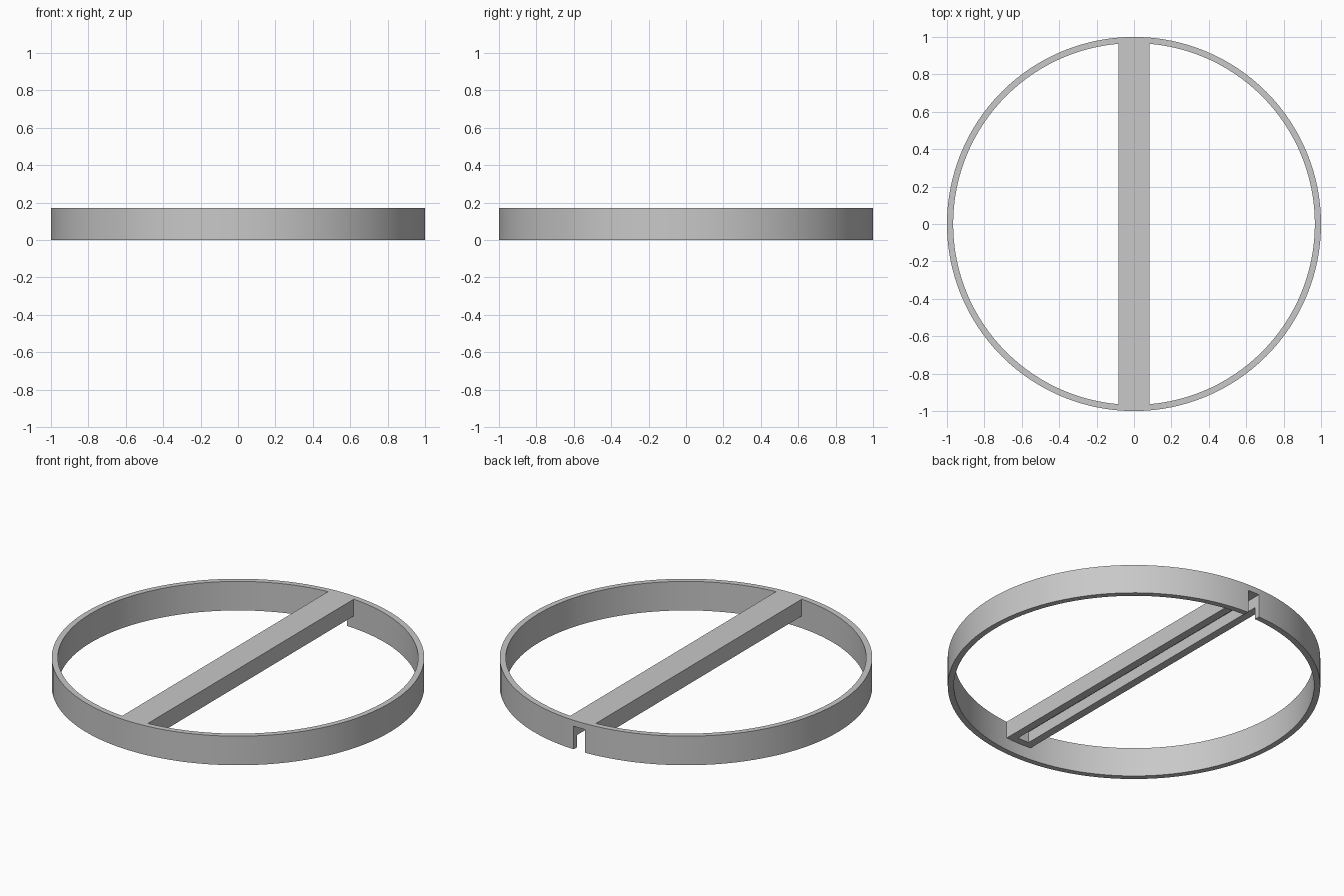
import bpy
import bmesh
from math import radians

start = bpy.data.objects.get("Cube")
if start:
    bpy.data.objects.remove(start, do_unlink=True)

HEIGHT = 0.172
BAR_HALF, BAR_BOTTOM = 0.084, 0.072
SLOT_HALF, SLOT_TOP, SLOT_END = 0.037, 0.137, -0.925

grey = bpy.data.materials.new("plain grey")
grey.use_nodes = True
colour = (0.58, 0.58, 0.58, 1)
grey.diffuse_color = colour
grey.node_tree.nodes["Principled BSDF"].inputs["Base Color"].default_value = colour


def finish(name, bm):
    mesh = bpy.data.meshes.new(name)
    bmesh.ops.recalc_face_normals(bm, faces=bm.faces)
    bm.to_mesh(mesh)
    bm.free()
    mesh.materials.append(grey)
    obj = bpy.data.objects.new(name, mesh)
    bpy.context.collection.objects.link(obj)
    return obj


def box(name, low, high):
    bm = bmesh.new()
    bmesh.ops.create_cube(bm, size=1)
    for v in bm.verts:
        v.co = [h if c > 0 else l for c, l, h in zip(v.co, low, high)]
    return finish(name, bm)


def lathe(name, profile, steps):
    bm = bmesh.new()
    verts = [bm.verts.new((r, 0, z)) for r, z in profile]
    edges = [bm.edges.new((verts[i - 1], verts[i])) for i in range(len(verts))]
    bmesh.ops.spin(bm, geom=verts + edges, cent=(0, 0, 0), axis=(0, 0, 1),
                   angle=radians(360), steps=steps, use_merge=True)
    bmesh.ops.remove_doubles(bm, verts=bm.verts, dist=1e-5)
    return finish(name, bm)


def combine(target, tool, operation):
    bpy.context.view_layer.objects.active = target
    mod = target.modifiers.new(operation.lower(), "BOOLEAN")
    mod.operation, mod.solver, mod.object = operation, "EXACT", tool
    bpy.ops.object.modifier_apply(modifier=mod.name)
    bpy.data.objects.remove(tool, do_unlink=True)


# Round hoop
frame = lathe("ring_with_crossbar",
              [(0.967, 0), (1, 0), (1, HEIGHT), (0.967, HEIGHT)], 128)

# Raised bar spanning the hoop, flush with its top
bar = box("crossbar", (-BAR_HALF, -0.98, BAR_BOTTOM), (BAR_HALF, 0.98, HEIGHT))
combine(frame, bar, "UNION")

# Groove under the bar, closed at the front and open through the back of the hoop
groove = box("groove_cutter", (-SLOT_HALF, SLOT_END, -0.1), (SLOT_HALF, 1.1, SLOT_TOP))
combine(frame, groove, "DIFFERENCE")

# Smooth hoop walls with crisp corners
bpy.ops.object.select_all(action="DESELECT")
frame.select_set(True)
bpy.context.view_layer.objects.active = frame
bpy.ops.object.shade_smooth_by_angle(angle=radians(30))
